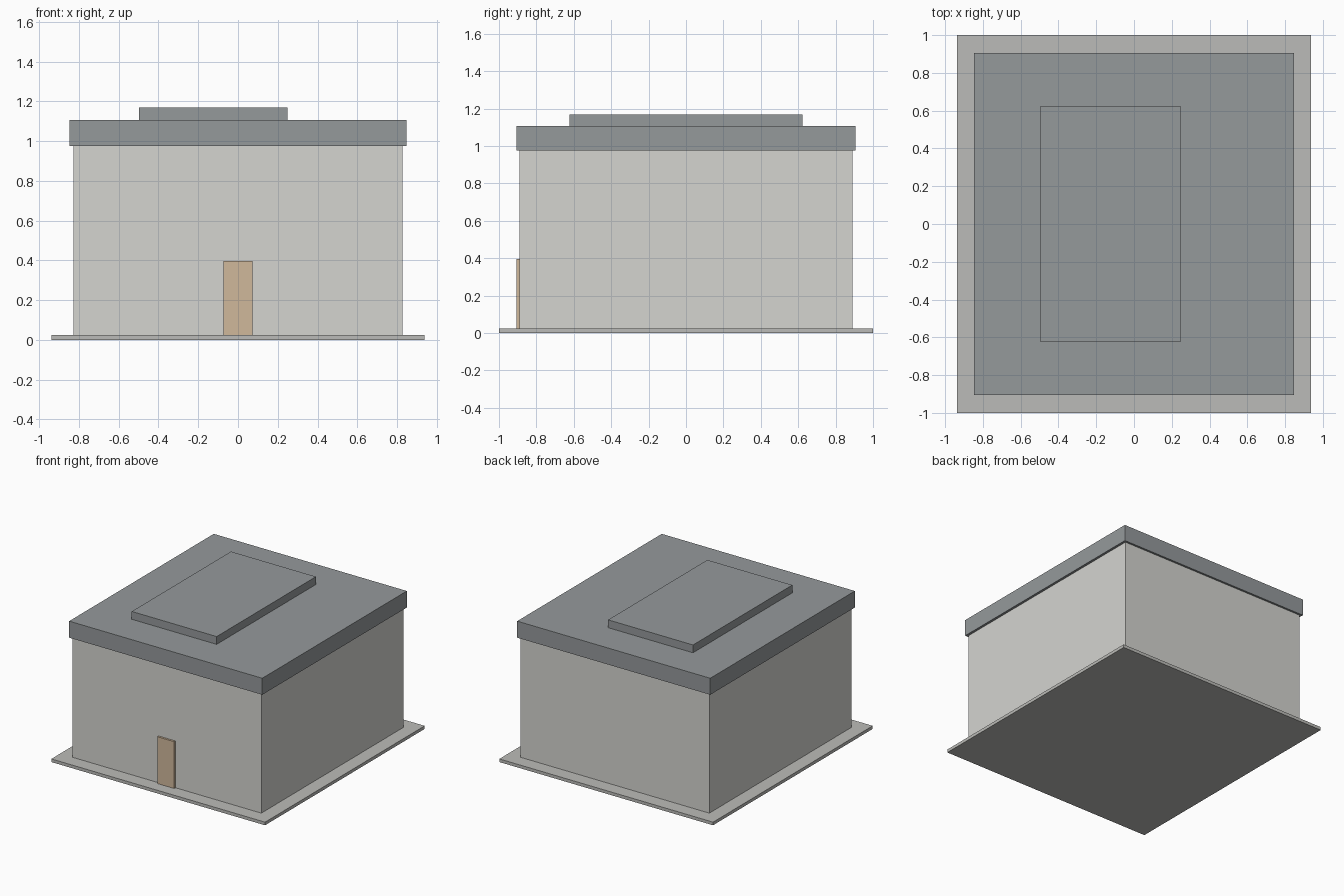
import bpy

if "Cube" in bpy.data.objects:
    bpy.data.objects.remove(bpy.data.objects["Cube"])


def material(name, rgb):
    mat = bpy.data.materials.new(name)
    mat.diffuse_color = (*rgb, 1.0)
    mat.use_nodes = True
    mat.node_tree.nodes["Principled BSDF"].inputs["Base Color"].default_value = mat.diffuse_color
    return mat


def box(name, x, y, z, mat):
    """Box spanning the given (min, max) ranges."""
    spans = (x, y, z)
    centre = [(a + b) / 2 for a, b in spans]
    bpy.ops.mesh.primitive_cube_add(size=1, location=centre)
    obj = bpy.context.object
    obj.name = name
    obj.scale = [b - a for a, b in spans]
    bpy.ops.object.transform_apply(location=False, rotation=False, scale=True)
    obj.data.materials.append(mat)
    return obj


slab_grey = material("slab_grey", (0.50, 0.50, 0.48))
wall_grey = material("wall_grey", (0.66, 0.66, 0.63))
roof_grey = material("roof_grey", (0.30, 0.32, 0.33))
door_wood = material("door_wood", (0.63, 0.48, 0.33))

# Ground slab and main block
box("foundation_slab", (-0.9375, 0.9375), (-1, 1), (0, 0.025), slab_grey)
box("walls", (-0.828, 0.828), (-0.89, 0.89), (0.025, 0.975), wall_grey)

# Overhanging roof with an off-centre raised section
box("roof", (-0.847, 0.847), (-0.906, 0.906), (0.975, 1.106), roof_grey)
box("raised_roof_panel", (-0.497, 0.248), (-0.622, 0.622), (1.106, 1.168), roof_grey)

# Front door, standing slightly proud of the wall
box("front_door", (-0.074, 0.074), (-0.906, -0.89), (0.025, 0.396), door_wood)
